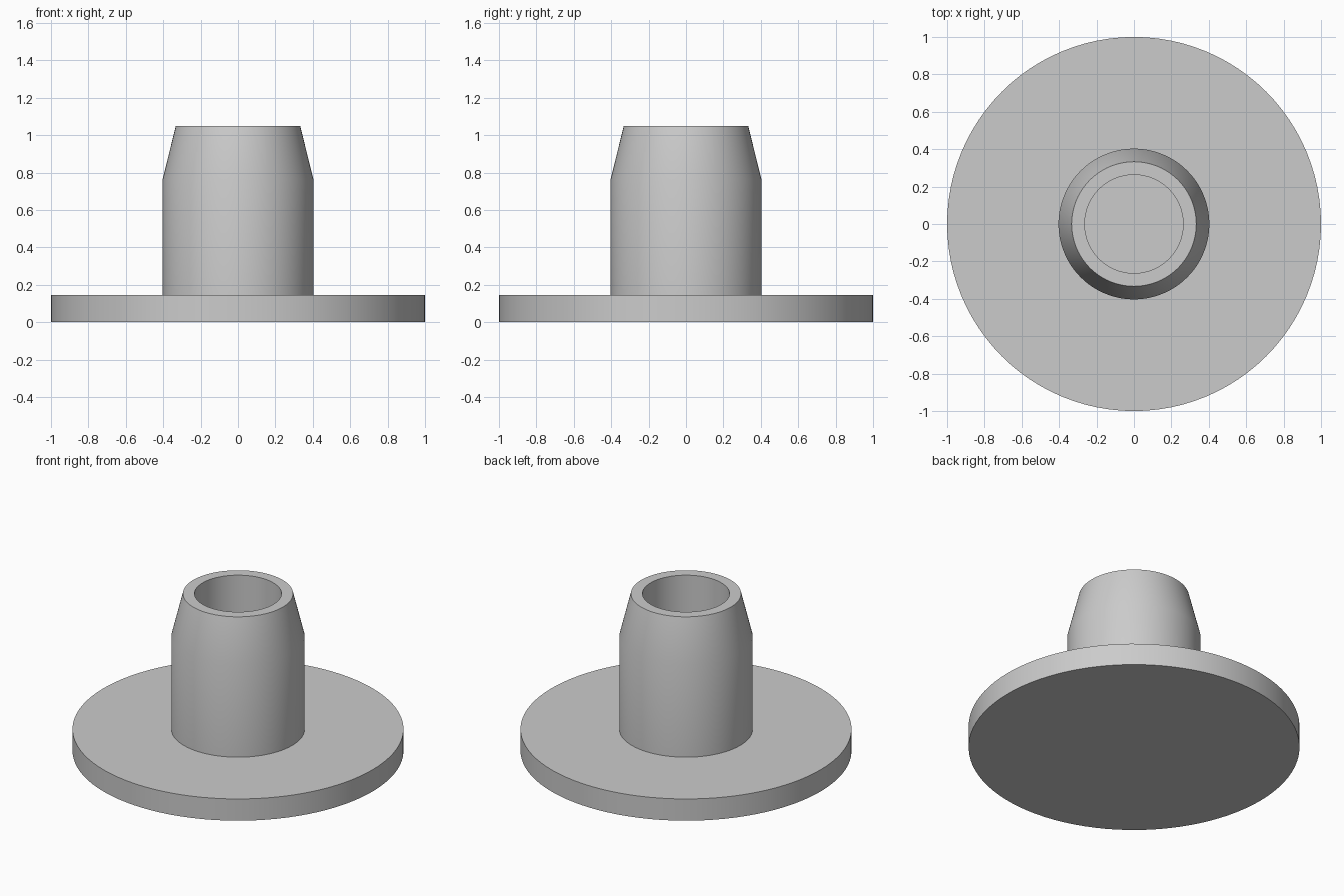
import bpy
import bmesh
import math

default = bpy.data.objects.get("Cube")
if default:
    bpy.data.objects.remove(default, do_unlink=True)

SEGMENTS = 96

# Single grey plastic material
grey = bpy.data.materials.new("plain_grey")
grey.use_nodes = True
colour = (0.6, 0.6, 0.6, 1)
grey.diffuse_color = colour
grey.node_tree.nodes["Principled BSDF"].inputs["Base Color"].default_value = colour


def lathe(name, profile):
    """Spin an (r, z) profile that starts and ends on the z axis."""
    bm = bmesh.new()
    verts = [bm.verts.new((r, 0, z)) for r, z in profile]
    edges = [bm.edges.new(pair) for pair in zip(verts, verts[1:])]
    bmesh.ops.spin(bm, geom=verts + edges, cent=(0, 0, 0), axis=(0, 0, 1),
                   angle=math.tau, steps=SEGMENTS, use_merge=True)
    bmesh.ops.remove_doubles(bm, verts=bm.verts, dist=1e-5)
    bmesh.ops.recalc_face_normals(bm, faces=bm.faces)
    mesh = bpy.data.meshes.new(name)
    bm.to_mesh(mesh)
    bm.free()
    mesh.materials.append(grey)
    obj = bpy.data.objects.new(name, mesh)
    bpy.context.collection.objects.link(obj)
    bpy.ops.object.select_all(action="DESELECT")
    obj.select_set(True)
    bpy.context.view_layer.objects.active = obj
    bpy.ops.object.shade_smooth_by_angle(angle=math.radians(30))
    return obj


# Flange disc, tapered hollow stem and blind bore in one closed profile
lathe("flanged_plug", [
    (0, 0), (1, 0), (1, 0.145),             # flange
    (0.403, 0.145), (0.403, 0.765),         # straight stem
    (0.333, 1.048), (0.263, 1.048),         # tapered tip and rim
    (0.263, 0.145), (0, 0.145),             # bore and its floor
])
